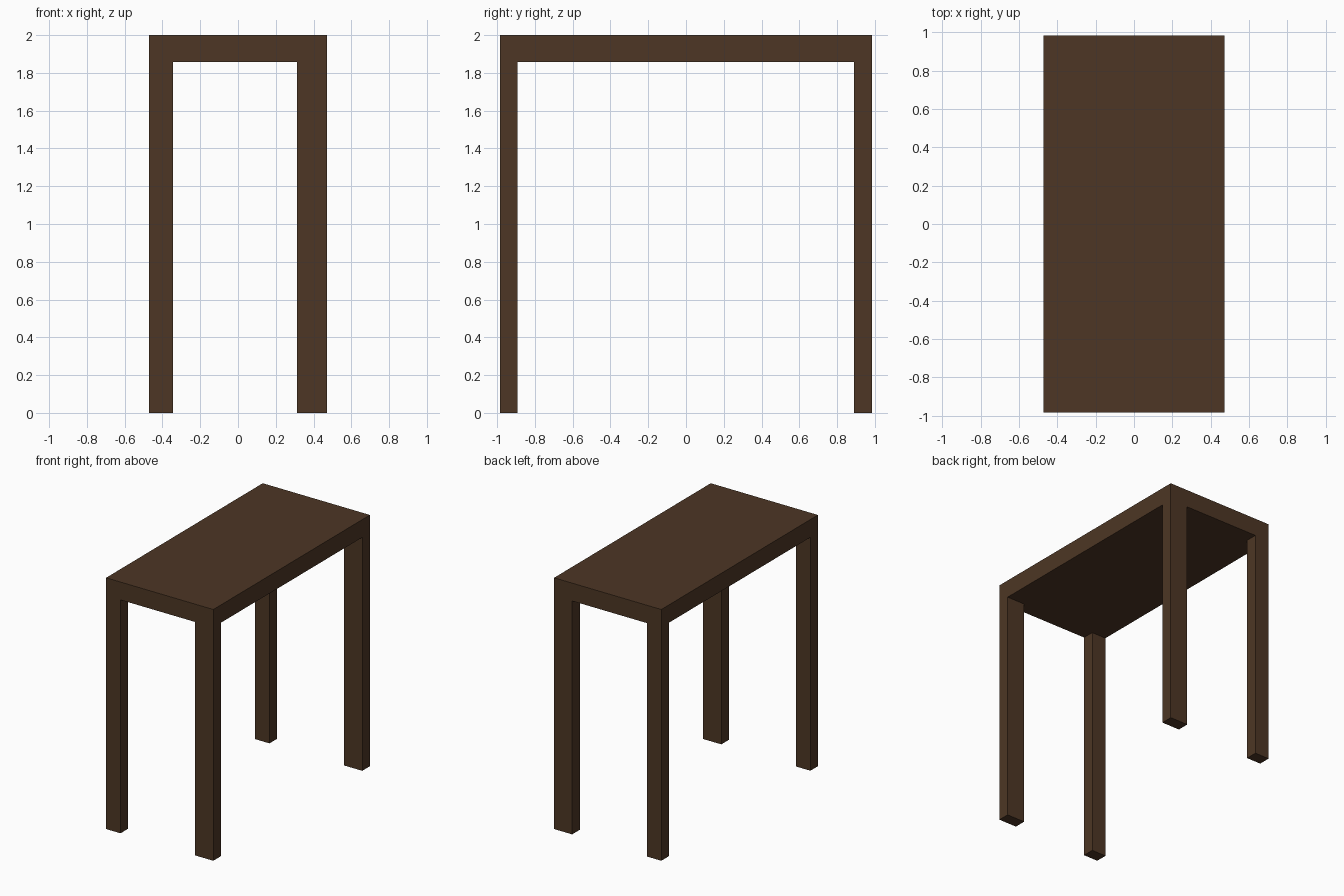
import bpy

if "Cube" in bpy.data.objects:
    bpy.data.objects.remove(bpy.data.objects["Cube"])

wood = bpy.data.materials.new("dark_wood")
wood.diffuse_color = (0.075, 0.037, 0.018, 1)
wood.use_nodes = True
wood.node_tree.nodes["Principled BSDF"].inputs["Base Color"].default_value = wood.diffuse_color


def box(name, x0, x1, y0, y1, z0, z1):
    bpy.ops.mesh.primitive_cube_add(size=1)
    ob = bpy.context.object
    ob.name = name
    ob.location = ((x0 + x1) / 2, (y0 + y1) / 2, (z0 + z1) / 2)
    ob.scale = (x1 - x0, y1 - y0, z1 - z0)
    bpy.ops.object.transform_apply(location=True, rotation=False, scale=True)
    ob.data.materials.append(wood)
    return ob


X, Y, TOP, UNDER = 0.472, 0.985, 2.0, 1.858

# Thick solid table top
box("table_top", -X, X, -Y, Y, UNDER, TOP)

# Corner legs, flush with the top; the right pair is slightly wider
for side, x0, x1 in (("left", -X, -0.345), ("right", 0.313, X)):
    for end, y0, y1 in (("front", -Y, -0.891), ("back", 0.889, Y)):
        box(f"{end}_{side}_leg", x0, x1, y0, y1, 0, UNDER)
